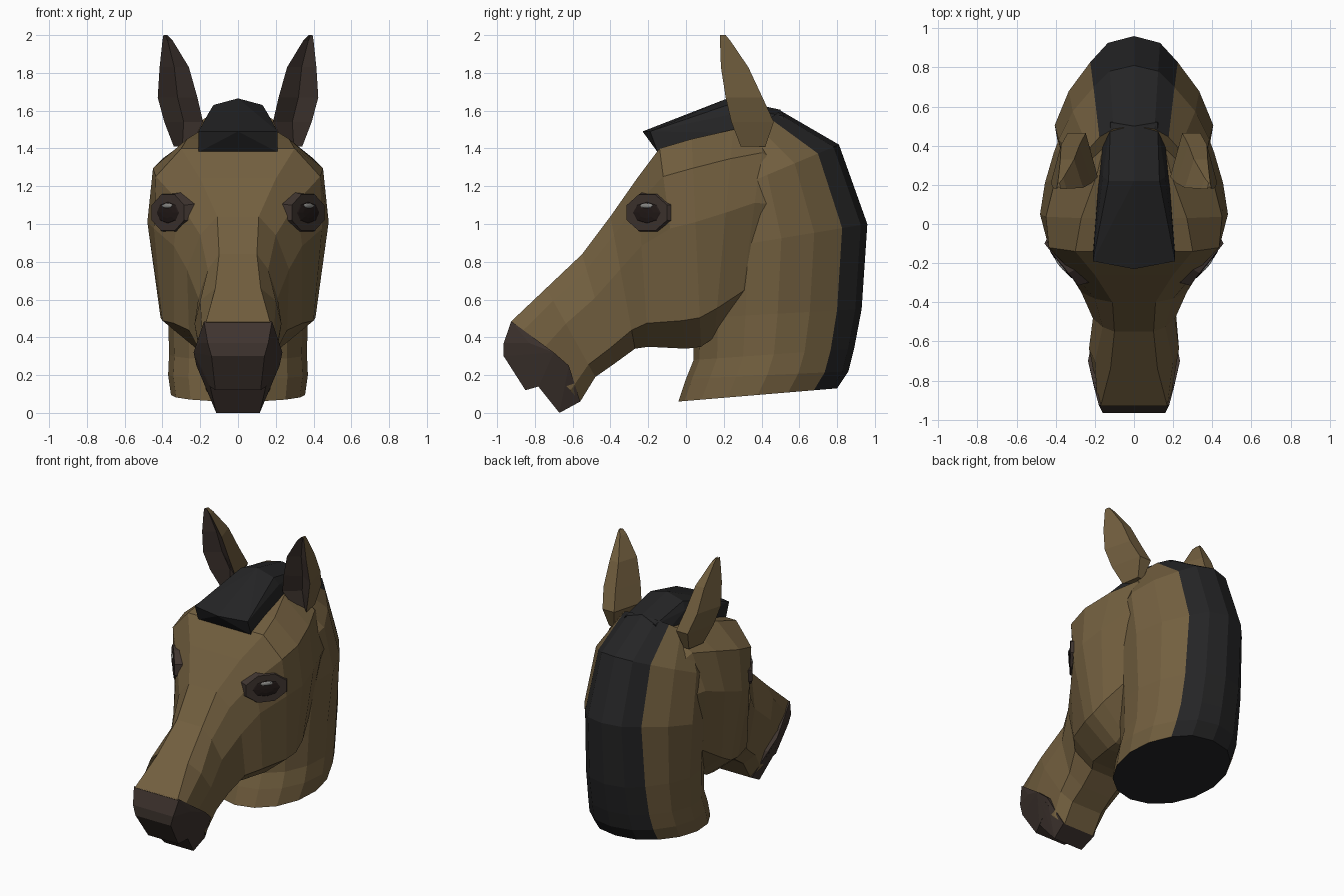
import bpy, bmesh, math
from mathutils import Matrix

if "Cube" in bpy.data.objects:
    bpy.data.objects.remove(bpy.data.objects["Cube"])


def material(name, r, g, b):
    m = bpy.data.materials.new(name)
    m.diffuse_color = (r, g, b, 1)
    m.use_nodes = True
    m.node_tree.nodes["Principled BSDF"].inputs["Base Color"].default_value = m.diffuse_color
    return m


COAT = material("coat", .17, .115, .05)
HAIR = material("hair", .018, .018, .019)
SKIN = material("dark_skin", .05, .035, .029)
EYE = material("eye", .016, .01, .009)
GLINT = material("glint", .25, .25, .24)


def finish(name, bm, mats):
    bmesh.ops.recalc_face_normals(bm, faces=bm.faces[:])
    me = bpy.data.meshes.new(name)
    bm.to_mesh(me)
    bm.free()
    for m in mats:
        me.materials.append(m)
    ob = bpy.data.objects.new(name, me)
    bpy.context.collection.objects.link(ob)
    return ob


def loft(name, rings, mats, pick=lambda i, j: 0, cap=0):
    """Join closed rings of points; pick chooses the material per face."""
    bm = bmesh.new()
    vs = [[bm.verts.new(p) for p in r] for r in rings]
    n = len(rings[0])
    for i in range(len(vs) - 1):
        for j in range(n):
            k = (j + 1) % n
            f = bm.faces.new((vs[i][j], vs[i][k], vs[i + 1][k], vs[i + 1][j]))
            f.material_index = pick(i, j)
    bm.faces.new(vs[0]).material_index = cap
    bm.faces.new(vs[-1])
    return finish(name, bm, mats)


def hull(name, half, mat):
    """Faceted block around points mirrored in x."""
    bm = bmesh.new()
    for x, y, z in half:
        for s in ((1, -1) if x else (1,)):
            bm.verts.new((s * x, y, z))
    r = bmesh.ops.convex_hull(bm, input=bm.verts[:])
    junk = [v for v in r["geom_interior"] if isinstance(v, bmesh.types.BMVert)]
    bmesh.ops.delete(bm, geom=junk, context="VERTS")
    bmesh.ops.dissolve_limit(bm, angle_limit=.03, verts=bm.verts[:], edges=bm.edges[:])
    return finish(name, bm, [mat])


# Head: sections from muzzle to poll (top y,z, bottom y,z, five half widths)
SECTIONS = [
    (-.93, .48, -.56, .06, .17, .19, .20, .17, .12),
    (-.74, .66, -.48, .19, .12, .20, .23, .19, .12),
    (-.55, .84, -.38, .26, .10, .16, .21, .21, .12),
    (-.40, 1.04, -.27, .34, .11, .20, .27, .26, .13),
    (-.26, 1.24, -.20, .35, .20, .31, .34, .34, .18),
    (-.14, 1.40, .00, .34, .30, .435, .445, .40, .22),
    (.03, 1.45, .08, .35, .27, .45, .48, .41, .22),
    (.25, 1.50, .15, .40, .19, .40, .455, .40, .22),
    (.42, 1.52, .28, .50, .15, .33, .41, .35, .18),
    (.62, 1.36, .52, .70, .10, .25, .33, .26, .10),
]
STEPS = (0, .14, .4, .86, 1)
rings = []
for ty, tz, by, bz, *ws in SECTIONS:
    half = [(w, ty + (by - ty) * t, tz + (bz - tz) * t) for w, t in zip(ws, STEPS)]
    rings.append(half + [(-x, y, z) for x, y, z in reversed(half)])
loft("head", rings, [COAT])

# Neck with the mane as its rear strips (front y,z, back y,z, half width, rear taper)
NECK = [
    (-.04, .06, .80, .13, .355, 1),
    (.00, .18, .86, .22, .37, .97),
    (.04, .28, .89, .34, .365, .94),
    (.04, .50, .93, .55, .37, .90),
    (.05, .85, .96, 1.0, .405, .78),
    (.05, 1.10, .81, 1.42, .385, .76),
    (.12, 1.32, .50, 1.60, .25, 1),
]
rings = []
for fy, fz, by, bz, w, taper in NECK:
    ring = []
    for k in range(16):
        a = math.tau * k / 16
        t = (1 - math.cos(a)) / 2
        x = w * math.sin(a) * (1, 1, 1, 1, 1, .5 + taper / 2, taper, taper * 1.1, 1)[min(k, 16 - k)]
        ring.append((x, fy + (by - fy) * t, fz + (bz - fz) * t))
    rings.append(ring)
loft("neck_and_mane", rings, [COAT, HAIR], lambda i, j: int(6 <= j <= 9), cap=1)

# Forelock
hull("forelock", [(.21, -.19, 1.49), (0, -.23, 1.49), (.21, -.15, 1.38),
                  (.13, .22, 1.63), (0, .22, 1.665), (.16, .24, 1.58), (.16, .27, 1.48),
                  (.12, .52, 1.57), (0, .50, 1.605), (.16, .50, 1.48)], HAIR)

# Muzzle: nose and lower lip
hull("nose", [(.18, -.925, .485), (.205, -.83, .37), (.16, -.965, .37), (.14, -.965, .30),
              (.12, -.85, .12), (.15, -.78, .14), (.235, -.70, .32), (.20, -.63, .2)], SKIN)
hull("lower_lip", [(.235, -.70, .32), (.22, -.62, .25), (.15, -.79, .15),
                   (.115, -.67, .0), (.13, -.56, .06)], SKIN)

# Ears: hollow front, rounded back (z, inner x, outer x, front y, back y)
EAR = [
    (1.41, .25, .34, .29, .42),
    (1.54, .185, .39, .24, .465),
    (1.67, .215, .425, .21, .405),
    (1.83, .26, .415, .185, .33),
    (1.97, .345, .40, .18, .235),
    (2.0, .375, .395, .18, .21),
]
for s, side in ((1, "left"), (-1, "right")):
    rings = []
    for z, a, b, f, r in EAR:
        w = b - a
        pts = [(a, f), (a + .5 * w, f + .35 * (r - f)), (b, f),
               (a + .75 * w, r), (a + .3 * w, r)]
        rings.append([(s * x, y, z) for x, y in pts])
    loft("ear_" + side, rings, [COAT, SKIN], lambda i, j: int(j < 2))


# Eyes: angled lid plate, eyeball and glint
def eye_part(name, mat, offset, size, ball):
    frame = Matrix(((.63, 0, .78, .35), (.78, 0, -.63, -.19), (0, 1, 0, 1.06), (0, 0, 0, 1)))
    place = frame @ Matrix.Translation(offset) @ Matrix.Diagonal((*size, 1))
    for s, side in ((1, "left"), (-1, "right")):
        bm = bmesh.new()
        if ball:
            bmesh.ops.create_uvsphere(bm, u_segments=8, v_segments=6, radius=1)
        else:
            bmesh.ops.create_cone(bm, cap_ends=True, segments=8, radius1=1.08,
                                  radius2=.9, depth=2,
                                  matrix=Matrix.Rotation(math.pi / 8, 4, "Z"))
        bm.transform(Matrix.Diagonal((s, 1, 1, 1)) @ place)
        finish(name + "_" + side, bm, [mat])


eye_part("eyelid", SKIN, (0, 0, -.005), (.165, .115, .032), False)
eye_part("eyeball", EYE, (0, 0, .024), (.1, .06, .012), True)
eye_part("eye_glint", GLINT, (0, .036, .03), (.045, .014, .01), True)
